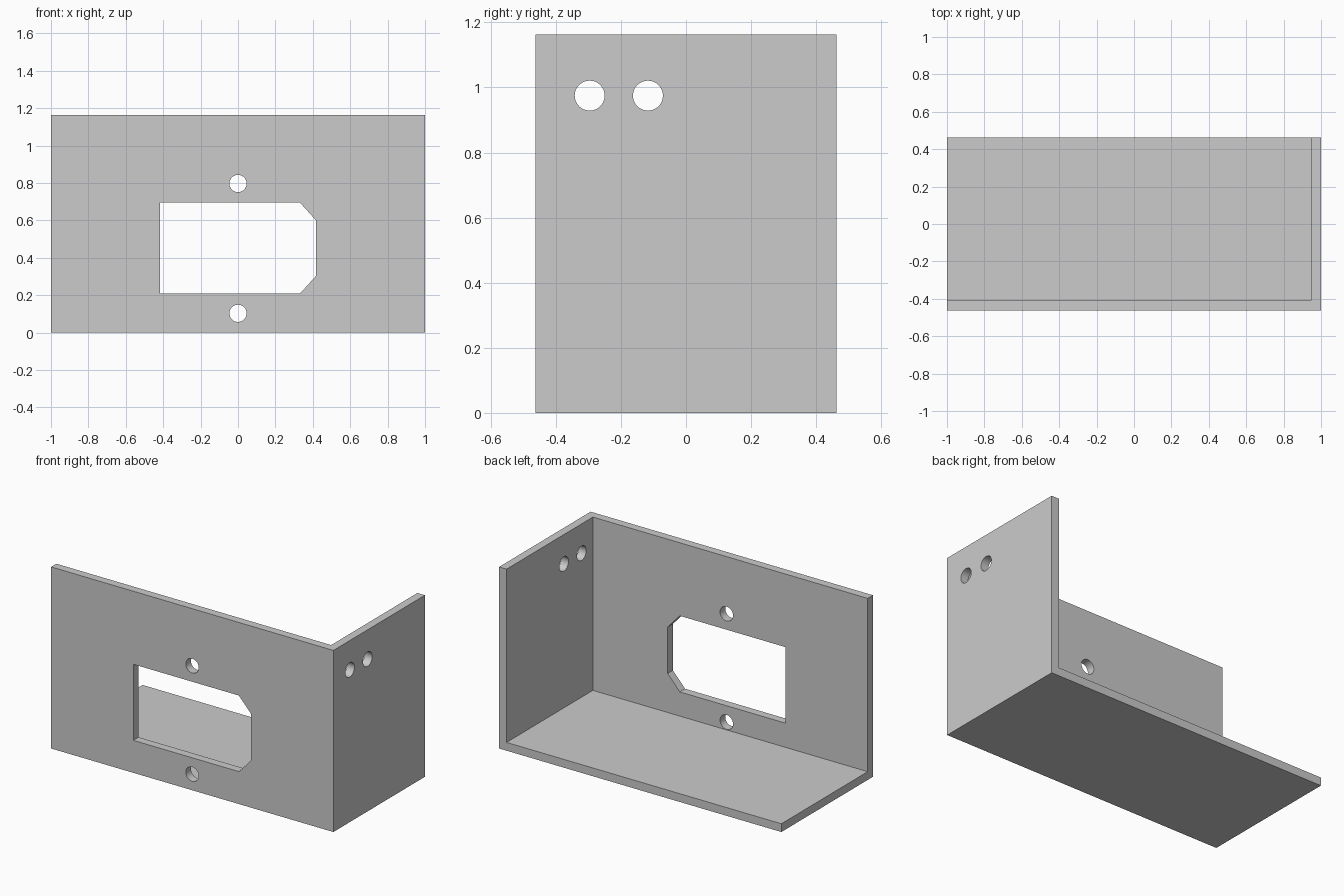
import bpy, bmesh
from math import cos, sin, pi
from mathutils import Vector

if "Cube" in bpy.data.objects:
    bpy.data.objects.remove(bpy.data.objects["Cube"])

W, D, H, T = 2.0, 0.926, 1.163, 0.053


def prism(name, points, sweep):
    """Closed solid made by sweeping a polygon along a vector."""
    bm = bmesh.new()
    face = bm.faces.new([bm.verts.new(p) for p in points])
    new = bmesh.ops.extrude_face_region(bm, geom=[face])["geom"]
    bmesh.ops.translate(bm, vec=Vector(sweep),
                        verts=[v for v in new if isinstance(v, bmesh.types.BMVert)])
    bmesh.ops.recalc_face_normals(bm, faces=bm.faces)
    mesh = bpy.data.meshes.new(name)
    bm.to_mesh(mesh)
    bm.free()
    ob = bpy.data.objects.new(name, mesh)
    bpy.context.collection.objects.link(ob)
    return ob


def box(name, lo, hi):
    (x0, y0, z0), (x1, y1, z1) = lo, hi
    return prism(name, [(x0, y0, z0), (x1, y0, z0), (x1, y1, z0), (x0, y1, z0)],
                 (0, 0, z1 - z0))


def circle(u, v, r=0.046, n=48):
    return [(u + r * cos(2 * pi * i / n), v + r * sin(2 * pi * i / n)) for i in range(n)]


# Bracket: floor, front panel and right panel in one piece
bracket = box("bracket", (-W / 2, -D / 2, 0), (W / 2, D / 2, H))
cutters = [box("interior_cutter", (-1.5, -D / 2 + T, T), (W / 2 - T, 1, 2))]

# Socket window with two clipped corners, and the screw holes above and below it
window = [(-0.417, 0.208), (0.331, 0.208), (0.417, 0.303),
          (0.417, 0.600), (0.331, 0.695), (-0.417, 0.695)]
for name, outline in (("window_cutter", window),
                      ("lower_screw_cutter", circle(0, 0.103)),
                      ("upper_screw_cutter", circle(0, 0.797))):
    cutters.append(prism(name, [(x, -D / 2 - 0.1, z) for x, z in outline], (0, 0.2, 0)))

# Pair of cable holes in the right panel
for y in (-0.296, -0.117):
    cutters.append(prism("cable_hole_cutter",
                         [(W / 2 - 0.1, u, v) for u, v in circle(y, 0.975)], (0.2, 0, 0)))

# Cut everything out, then drop the cutters
bpy.context.view_layer.objects.active = bracket
for cutter in cutters:
    cutter.hide_render = True
    mod = bracket.modifiers.new(cutter.name, "BOOLEAN")
    mod.operation, mod.solver, mod.object = "DIFFERENCE", "EXACT", cutter
    bpy.ops.object.modifier_apply(modifier=mod.name)
    bpy.data.objects.remove(cutter)

# Smooth hole walls, sharp panel edges
bracket.select_set(True)
bpy.ops.object.shade_smooth_by_angle()
